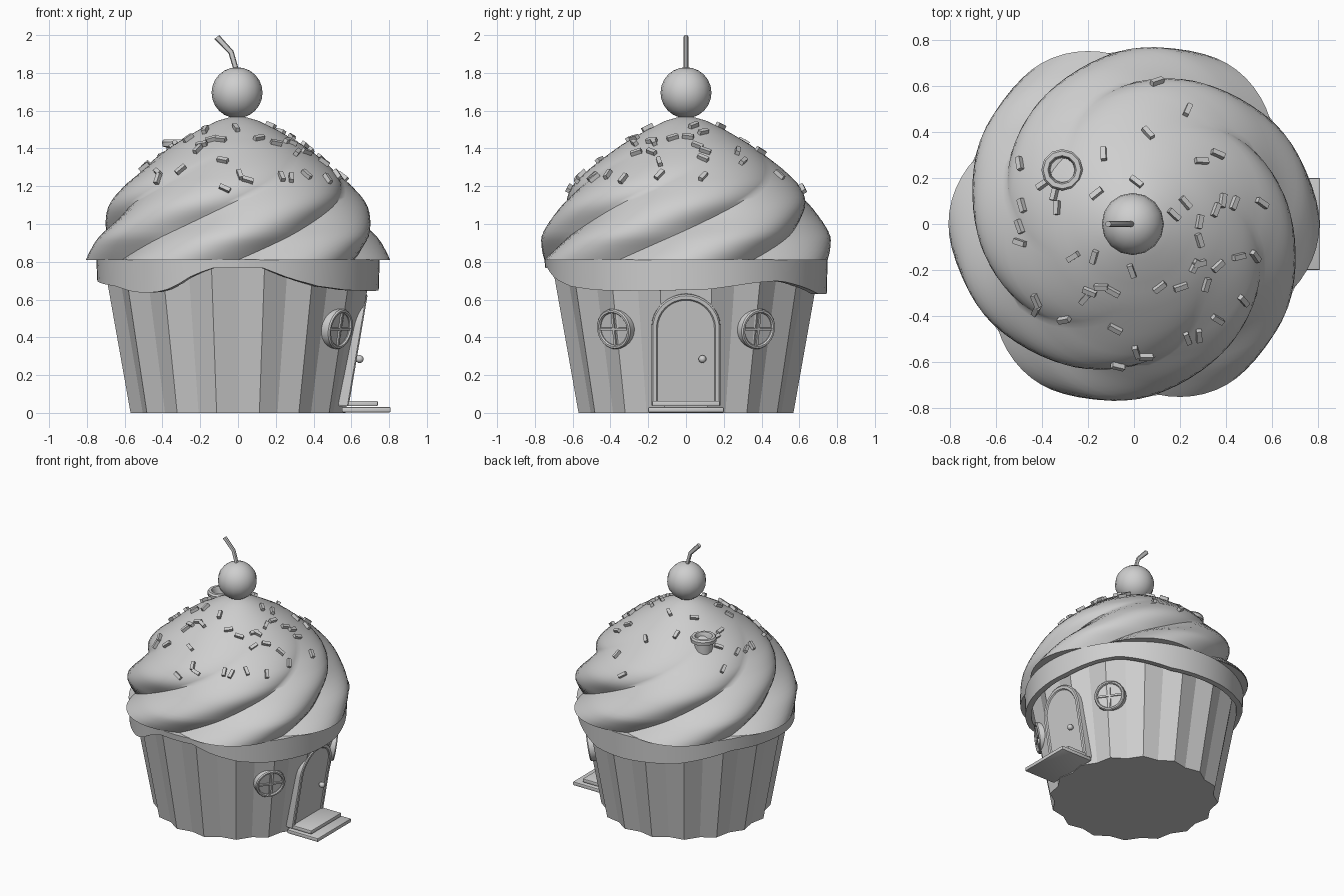
import bpy, bmesh, math, random
from mathutils import Vector, Matrix
from mathutils.bvhtree import BVHTree

if "Cube" in bpy.data.objects:
    bpy.data.objects.remove(bpy.data.objects["Cube"])

random.seed(4)
GREY = bpy.data.materials.new("light_grey")
GREY.diffuse_color = (0.62, 0.62, 0.62, 1)
GREY.use_nodes = True
GREY.node_tree.nodes["Principled BSDF"].inputs["Base Color"].default_value = GREY.diffuse_color


def finish(name, bm, smooth=None, mat=Matrix()):
    """Turn a bmesh into a named, coloured object; smooth = sharp-edge angle."""
    bmesh.ops.transform(bm, matrix=mat, verts=bm.verts)
    bmesh.ops.recalc_face_normals(bm, faces=bm.faces)
    me = bpy.data.meshes.new(name)
    bm.to_mesh(me)
    bm.free()
    me.materials.append(GREY)
    if smooth:
        me.polygons.foreach_set("use_smooth", [True] * len(me.polygons))
        me.set_sharp_from_angle(angle=math.radians(smooth))
    ob = bpy.data.objects.new(name, me)
    bpy.context.collection.objects.link(ob)
    return ob


def loft(rings, cap=True, loop=False):
    """Skin a list of closed point rings."""
    bm = bmesh.new()
    vr = [[bm.verts.new(p) for p in r] for r in rings]
    n = len(vr[0])
    pairs = list(zip(vr, vr[1:])) + ([(vr[-1], vr[0])] if loop else [])
    for a, b in pairs:
        for i in range(n):
            j = (i + 1) % n
            bm.faces.new((a[i], a[j], b[j], b[i]))
    if cap and not loop:
        bm.faces.new(vr[0][::-1])
        bm.faces.new(vr[-1])
    return bm


def circle(r, z, n):
    return [(r * math.cos(2 * math.pi * i / n), r * math.sin(2 * math.pi * i / n), z) for i in range(n)]


def box(bm, size, centre):
    bmesh.ops.create_cube(bm, size=1, matrix=Matrix.Translation(centre) @ Matrix.Diagonal((*size, 1)))


def lerp(table, t):
    for (a, va), (b, vb) in zip(table, table[1:]):
        if a <= t <= b:
            f = (t - a) / (b - a)
            return va + (vb - va) * f
    return table[-1][1]


# pleated cup
def pleats(r, z):
    pts = []
    for i in range(32):
        a = 2 * math.pi * i / 32
        k = r + (0.018 if i % 2 else -0.016)
        pts.append((k * math.cos(a), k * math.sin(a), z))
    return pts


finish("cup", loft([pleats(0.562, 0), pleats(0.705, 0.79)]))

# dripping icing skirt: lower edge height by angle, measured from the front towards +x
drip = [(-180, .63), (-150, .65), (-120, .72), (-90, .70), (-60, .67), (-48, .64), (-37, .635),
        (-28, .66), (-20, .72), (-11, .768), (10, .768), (22, .71), (35, .67), (50, .65), (75, .645),
        (100, .655), (120, .69), (132, .70), (145, .67), (160, .63), (180, .63)]
N = 72
rings = []
for r, top in ((0.745, False), (0.75, True), (0.69, True), (0.705, False)):
    ring = []
    for i in range(N):
        d = -180 + 360 * i / N
        a = math.radians(d)
        ring.append((r * math.sin(a), -r * math.cos(a), 0.812 if top else lerp(drip, d)))
    rings.append(ring)
finish("icing_skirt", loft(rings, loop=True), 40)

# swirled frosting: six lobes twisting upward and fading out
env = [(.81, .805), (.87, .785), (.93, .77), (1.03, .718), (1.10, .685), (1.15, .652), (1.22, .592),
       (1.3, .502), (1.36, .425), (1.42, .34), (1.5, .205), (1.55, .10), (1.572, .02)]
rings = []
STEPS = 30
for k in range(STEPS + 1):
    z = 0.81 + (1.572 - 0.81) * k / STEPS
    amp = 0.12 * min(1, max(0, (1.40 - z) / 0.4))
    tw = math.radians(190) * (z - 0.81)
    ring = []
    for i in range(96):
        a = 2 * math.pi * i / 96 + tw
        r = lerp(env, z) * (1 - amp * (1 - abs(math.cos(3 * (a - tw)))))
        ring.append((r * math.cos(a), r * math.sin(a), z))
    rings.append(ring)
frosting = finish("frosting", loft(rings), 50)

# sprinkles dropped onto the frosting (x, y in hundredths)
spots = [(-49, 26), (-49, -1), (-49, -8), (-48, 8), (-33, 7), (-13, 30), (-16, 13), (1, 18), (6, 39),
         (10, 61), (23, 49), (29, 27), (36, 30), (22, 9), (17, 4), (28, 1), (38, 10), (43, 9), (35, 6),
         (28, -7), (52, -14), (45, -14), (28, -17), (36, -18), (20, -27), (11, -27), (-1, -20),
         (-17, -14), (-26, -14), (-14, -27), (-21, -32), (-19, -29), (-9, -29), (-42, -33), (-42, -37),
         (-30, -41), (-8, -45), (1, -55), (5, -57), (-7, -61), (23, -49), (28, -48), (36, -41),
         (47, -33), (31, -26), (55, 9), (-39, 17), (-34, 13), (26, -18)]
me = frosting.data
tree = BVHTree.FromPolygons([v.co for v in me.vertices], [p.vertices for p in me.polygons])
bm = bmesh.new()
for x, y in spots:
    p, nrm, _, _ = tree.ray_cast(Vector((x / 100, y / 100, 3)), Vector((0, 0, -1)))
    m = (Matrix.Translation(p + nrm * 0.01) @ nrm.to_track_quat('Z', 'Y').to_matrix().to_4x4()
         @ Matrix.Rotation(random.uniform(0, math.pi), 4, 'Z') @ Matrix.Diagonal((0.06, 0.023, 0.023, 1)))
    bmesh.ops.create_cube(bm, size=1, matrix=m)
finish("sprinkles", bm)

# cherry and bent stem
bm = bmesh.new()
bmesh.ops.create_uvsphere(bm, u_segments=16, v_segments=12, radius=0.135)
finish("cherry", bm, 60, Matrix.Translation((-0.005, 0, 1.695)))
stem = [[(x + dx, dy, z + dx * s) for dx, dy, _ in circle(0.013, 0, 8)]
        for x, z, s in ((-0.005, 1.80, 0.3), (-0.037, 1.91, 0.5), (-0.112, 1.99, 0.8))]
finish("cherry_stem", loft(stem), 40)

# chimney with a thick rim
prof = [(.062, 1.25), (.066, 1.425), (.088, 1.43), (.09, 1.455), (.082, 1.468), (.062, 1.468),
        (.056, 1.455), (.052, 1.38), (.01, 1.38)]
finish("chimney", loft([circle(r, z, 12) for r, z in prof]), 35, Matrix.Translation((-.312, .235, -.02)))


# wall frame: local x sideways, y up the wall, z outward
def wall(angle, z, out=0.0):
    tilt = math.atan(0.17)
    r = 0.567 + 0.17 * z + out
    a = math.radians(angle)
    m = Matrix(((0, 0, 1), (1, 0, 0), (0, 1, 0))).to_4x4()
    return Matrix.Rotation(a, 4, 'Z') @ Matrix.Translation((r, 0, z)) @ Matrix.Rotation(tilt, 4, 'Y') @ m


def arch(w, top, bottom, z):
    pts = [(w, bottom, z)]
    for i in range(17):
        a = math.pi * i / 16
        pts.append((w * math.cos(a), top - w + w * math.sin(a), z))
    return pts + [(-w, bottom, z)]


# door, frame and knob on the +x wall
door = wall(0, 0.04)
finish("door", loft([arch(.15, .565, 0, -.05), arch(.15, .565, 0, .006)]), 30, door)
frame = [arch(.183, .598, 0, -.05), arch(.183, .598, 0, .006), arch(.176, .591, 0, .013),
         arch(.157, .572, 0, .013), arch(.15, .565, 0, .006), arch(.15, .565, 0, -.05)]
finish("door_frame", loft(frame, loop=True), 30, door)
bm = bmesh.new()
bmesh.ops.create_uvsphere(bm, u_segments=12, v_segments=8, radius=0.021,
                          matrix=Matrix.Translation((.087, .253, .028)))
bmesh.ops.create_cone(bm, cap_ends=True, segments=8, radius1=.009, radius2=.009, depth=.03,
                      matrix=Matrix.Translation((.087, .253, .012)))
finish("door_knob", bm, 50, door)

# round windows either side of the door
for side, angle in (("left", -35.3), ("right", 35.3)):
    m = wall(angle, 0.445, 0.01)
    ringp = [(.108, -.04), (.108, .01), (.102, .018), (.092, .018), (.086, .01), (.086, -.04)]
    finish(side + "_window_frame", loft([circle(r, z, 24) for r, z in ringp], loop=True), 35, m)
    finish(side + "_window_pane", loft([circle(.088, z, 24) for z in (-.04, .004)]), 35, m)
    bm = bmesh.new()
    box(bm, (.174, .013, .02), (0, 0, .004))
    box(bm, (.013, .174, .02), (0, 0, .004))
    finish(side + "_window_bars", bm, None, m)

# two doorstep slabs
for name, x0, x1, w, z0, z1 in (("lower_step", .55, .808, .40, .003, .031), ("upper_step", .53, .74, .36, .036, .064)):
    bm = bmesh.new()
    box(bm, (x1 - x0, w, z1 - z0), ((x0 + x1) / 2, 0, (z0 + z1) / 2))
    bmesh.ops.bevel(bm, geom=bm.edges[:], offset=.006, segments=2, affect='EDGES', profile=.5)
    finish(name, bm, 30)
